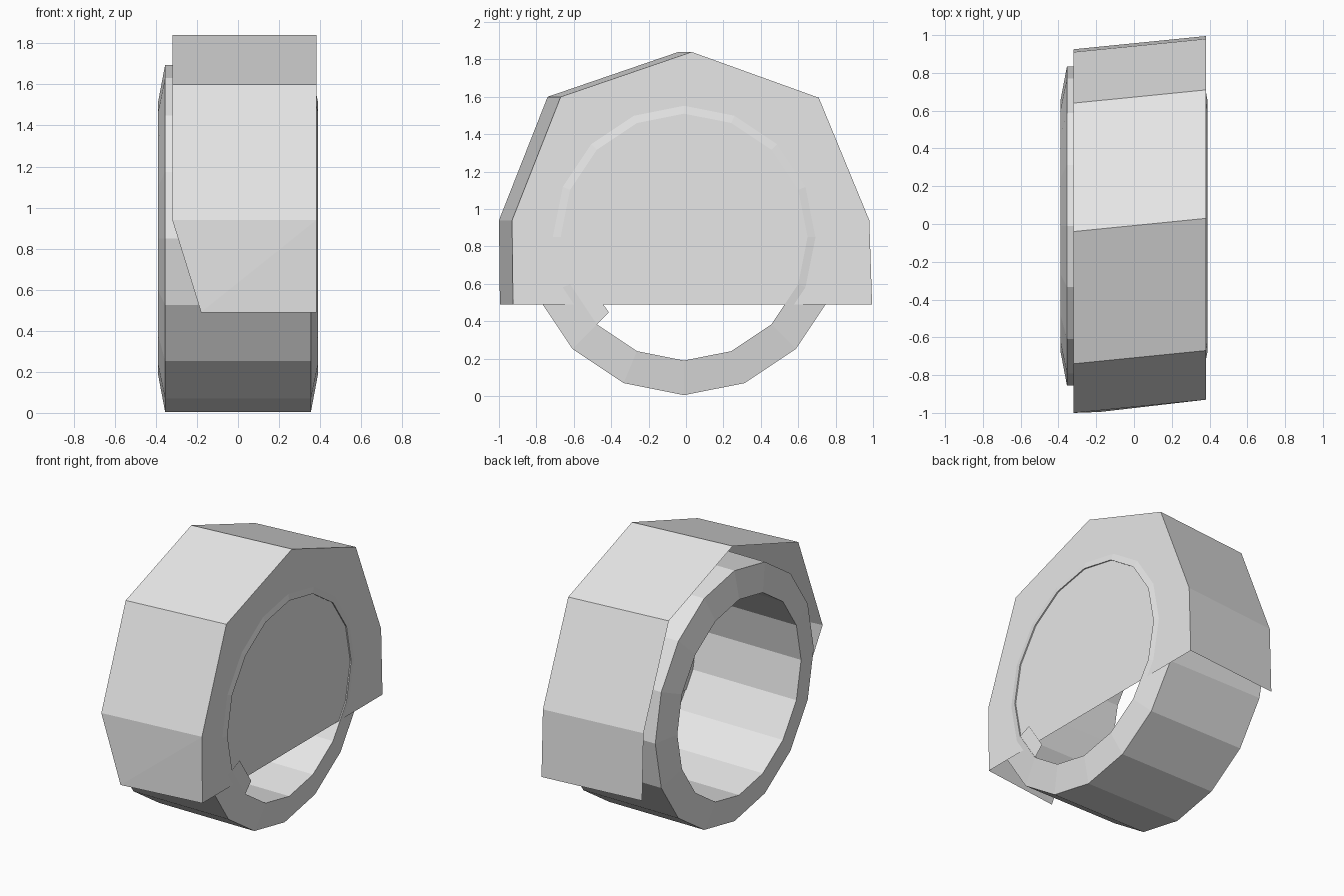
import bpy, bmesh, math

old = bpy.data.objects.get("Cube")
if old:
    bpy.data.objects.remove(old, do_unlink=True)

grey = bpy.data.materials.new("light grey")
grey.use_nodes = True
COLOUR = (0.8, 0.8, 0.8, 1.0)
grey.diffuse_color = COLOUR
grey.node_tree.nodes["Principled BSDF"].inputs["Base Color"].default_value = COLOUR

SIDES = 16
CENTRE_Y, CENTRE_Z = -0.01, 0.85


def finish(bm, name):
    """Turn a bmesh into a flat shaded object."""
    bmesh.ops.recalc_face_normals(bm, faces=bm.faces)
    mesh = bpy.data.meshes.new(name)
    bm.to_mesh(mesh)
    bm.free()
    mesh.materials.append(grey)
    obj = bpy.data.objects.new(name, mesh)
    bpy.context.scene.collection.objects.link(obj)
    return obj


def wheel_point(x, radius, step):
    """Point on the wheel, counted from the bottom towards the front."""
    a = step * 2 * math.pi / SIDES
    return (x, CENTRE_Y - radius * math.sin(a), CENTRE_Z - radius * math.cos(a))


# Hollow tyre with slightly sloping side walls
bm = bmesh.new()
profile = [(-0.355, 0.845), (0.355, 0.845), (0.39, 0.66), (-0.39, 0.66)]
rings = [[bm.verts.new(wheel_point(x, r, i)) for x, r in profile] for i in range(SIDES)]
for i in range(SIDES):
    a, b = rings[i], rings[(i + 1) % SIDES]
    for j in range(len(profile)):
        k = (j + 1) % len(profile)
        bm.faces.new((a[j], a[k], b[k], b[j]))
finish(bm, "tyre")

# Small tab inside the rim, on the closed side
bm = bmesh.new()
tab = [(0.66, 2), (0.57, 2), (0.57, 3), (0.66, 3)]
bm.faces.new([bm.verts.new(wheel_point(0.388, r, s)) for r, s in tab])
finish(bm, "rim_tab")

# Thin fender cover: closed outer plate plus a skewed band over the tyre
OUTER_X, INNER_X, SKEW = 0.382, -0.32, 0.07
outline = [(-0.925, 0.49), (-0.93, 0.94), (-0.67, 1.6), (0.03, 1.84),
           (0.71, 1.595), (0.98, 0.94), (0.995, 0.49)]
bm = bmesh.new()
outer = [bm.verts.new((OUTER_X, y, z)) for y, z in outline]
inner = [bm.verts.new((INNER_X, y - SKEW, z)) for y, z in outline]
inner[0].co.x = -0.18  # tapered front lower corner
bm.faces.new(outer)
bm.faces.new((outer[0], outer[1], inner[0]))
bm.faces.new((outer[1], inner[1], inner[0]))
for i in range(1, len(outline) - 1):
    bm.faces.new((outer[i], outer[i + 1], inner[i + 1], inner[i]))
finish(bm, "fender")
